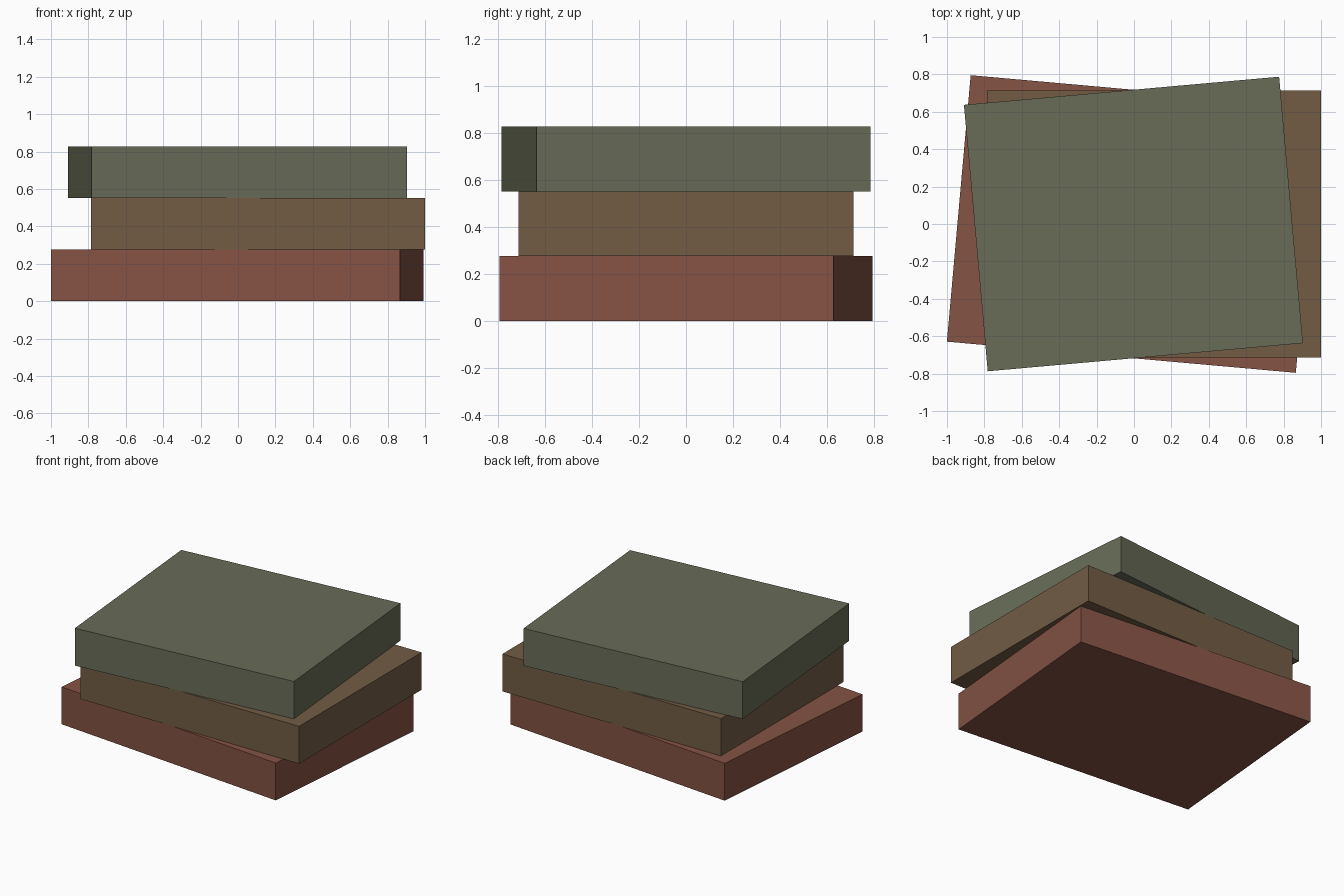
import bpy
from math import radians

default = bpy.data.objects.get("Cube")
if default:
    bpy.data.objects.remove(default, do_unlink=True)

THICK = 0.276
DEPTH = 1.43


def make_material(name, srgb):
    # convert display values to linear
    color = [((c / 255 + 0.055) / 1.055) ** 2.4 for c in srgb] + [1.0]
    mat = bpy.data.materials.new(name)
    mat.use_nodes = True
    mat.diffuse_color = color
    mat.node_tree.nodes["Principled BSDF"].inputs["Base Color"].default_value = color
    return mat


def slab(name, level, width, x, angle, mat):
    bpy.ops.mesh.primitive_cube_add(size=1, location=(x, 0, THICK * (level + 0.5)))
    obj = bpy.context.object
    obj.name = name
    obj.scale = (width, DEPTH, THICK)
    obj.rotation_euler.z = radians(angle)
    obj.data.materials.append(mat)


# Three stacked slabs, each turned a little differently
slab("bottom_slab", 0, 1.873, -0.004, -5.1, make_material("brick red", (134, 83, 69)))
slab("middle_slab", 1, 1.785, 0.107, 0, make_material("earth brown", (114, 92, 69)))
slab("top_slab", 2, 1.692, -0.003, 5.1, make_material("olive green", (104, 108, 87)))
